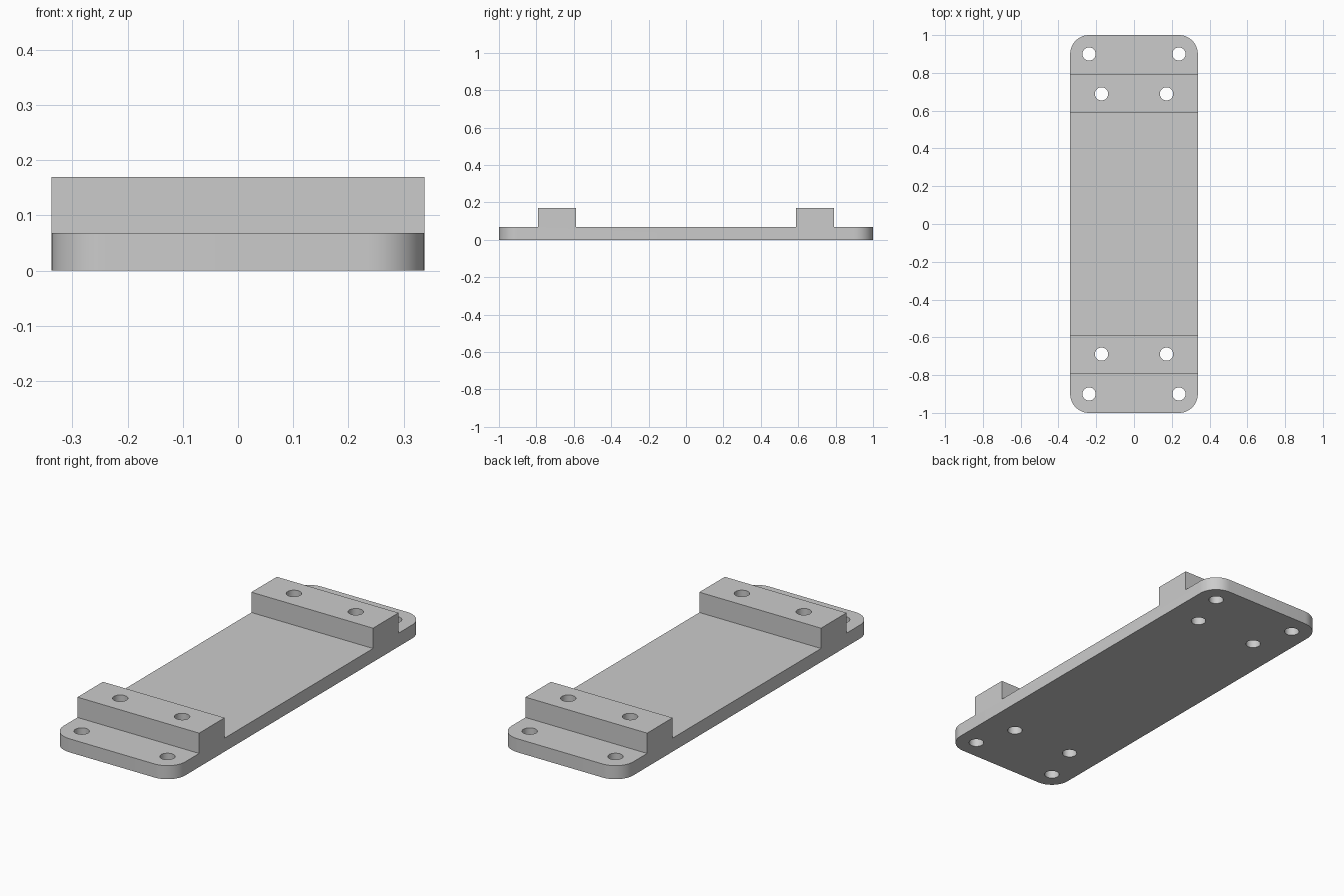
import bpy, bmesh, math
from mathutils import Matrix

if "Cube" in bpy.data.objects:
    bpy.data.objects.remove(bpy.data.objects["Cube"])

HALF_W, HALF_L = 0.338, 1.0
BASE_Z, TOP_Z = 0.068, 0.17
BLOCK_IN, BLOCK_OUT = 0.589, 0.791
CORNER_R, HOLE_R = 0.1, 0.035

grey = bpy.data.materials.new("plain grey")
grey.use_nodes = True
colour = (0.6, 0.6, 0.6, 1)
grey.diffuse_color = colour
grey.node_tree.nodes["Principled BSDF"].inputs["Base Color"].default_value = colour


def make_object(name, bm):
    bmesh.ops.recalc_face_normals(bm, faces=bm.faces)
    mesh = bpy.data.meshes.new(name)
    bm.to_mesh(mesh)
    bm.free()
    mesh.materials.append(grey)
    obj = bpy.data.objects.new(name, mesh)
    bpy.context.collection.objects.link(obj)
    return obj


# Plate and two cross blocks: one side profile swept across the width
half = [(HALF_L, 0), (HALF_L, BASE_Z), (BLOCK_OUT, BASE_Z),
        (BLOCK_OUT, TOP_Z), (BLOCK_IN, TOP_Z), (BLOCK_IN, BASE_Z)]
profile = half + [(-y, z) for y, z in reversed(half)]
bm = bmesh.new()
side = bm.faces.new([bm.verts.new((-HALF_W, y, z)) for y, z in profile])
swept = bmesh.ops.extrude_face_region(bm, geom=[side])["geom"]
bmesh.ops.translate(bm, vec=(2 * HALF_W, 0, 0),
                    verts=[v for v in swept if isinstance(v, bmesh.types.BMVert)])

# Round the four plate corners
corners = [e for e in bm.edges
           if all(abs(v.co.y) > HALF_L - 0.01 for v in e.verts)
           and abs(e.verts[0].co.z - e.verts[1].co.z) > 0.01]
bmesh.ops.bevel(bm, geom=corners, offset=CORNER_R, segments=12,
                profile=0.5, affect='EDGES')
plate = make_object("mounting_plate", bm)

# Through holes: an outer pair and a block pair at each end
bm = bmesh.new()
for x, y in ((0.238, 0.9), (0.172, 0.689)):
    for sx in (-1, 1):
        for sy in (-1, 1):
            bmesh.ops.create_cone(bm, cap_ends=True, segments=40,
                                  radius1=HOLE_R, radius2=HOLE_R, depth=1,
                                  matrix=Matrix.Translation((sx * x, sy * y, 0)))
cutter = make_object("hole_cutter", bm)
cutter.hide_render = True

cut = plate.modifiers.new("holes", 'BOOLEAN')
cut.operation = 'DIFFERENCE'
cut.solver = 'EXACT'
cut.object = cutter

bpy.ops.object.select_all(action='DESELECT')
plate.select_set(True)
bpy.context.view_layer.objects.active = plate
bpy.ops.object.modifier_apply(modifier=cut.name)
bpy.data.objects.remove(cutter)
bpy.ops.object.shade_smooth_by_angle(angle=math.radians(30))
